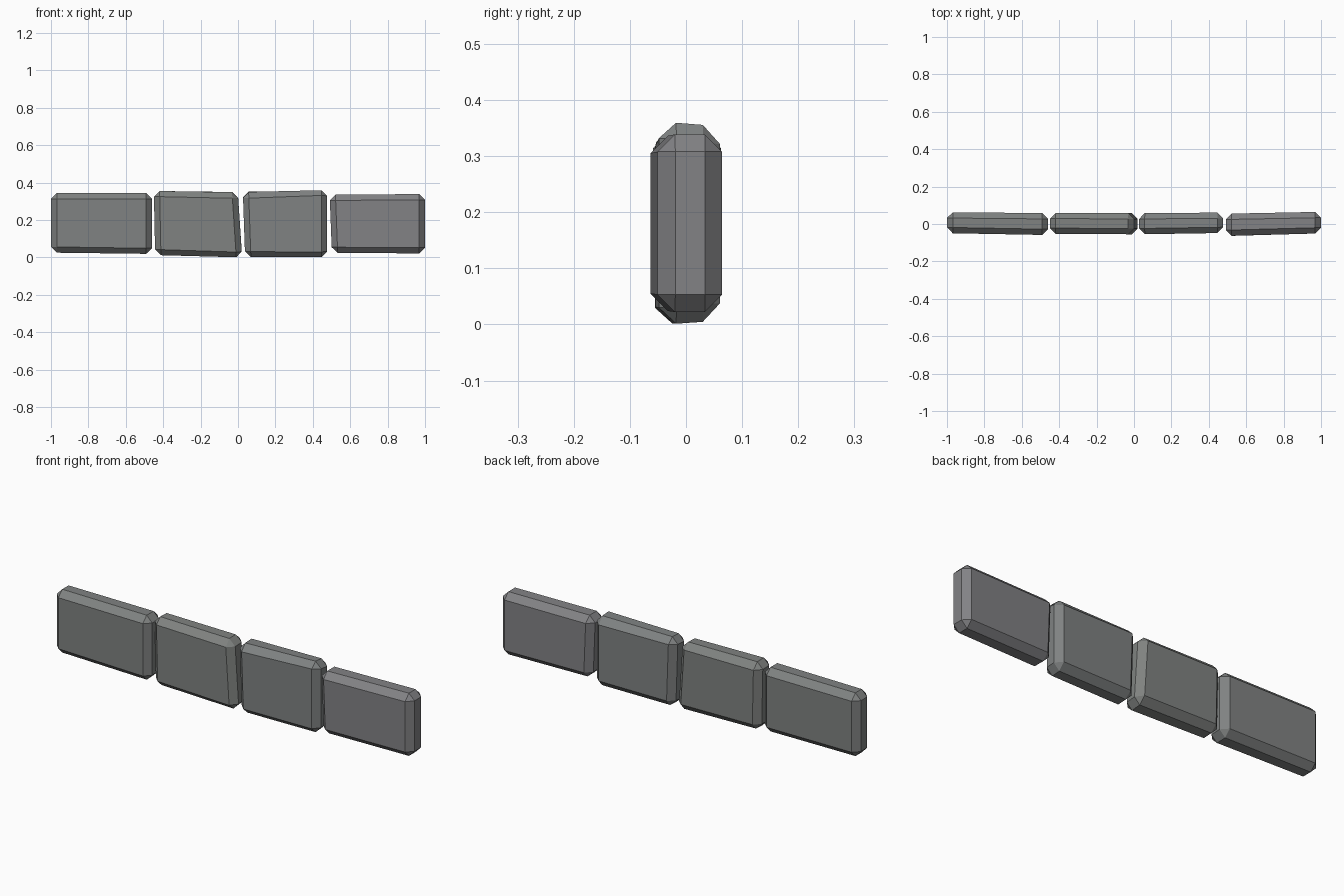
import bpy, bmesh

if "Cube" in bpy.data.objects:
    bpy.data.objects.remove(bpy.data.objects["Cube"])

BEVEL = 0.031


def stone(name, outline, front_y, back_y, back_dz, color):
    """Slightly skewed slab with every edge chamfered.
    outline: (x, z) bottom-left, bottom-right, top-right, top-left
    front_y / back_y: depth at left and right ends
    back_dz: height change of the back edge at each outline corner"""
    bm = bmesh.new()
    side = (0, 1, 1, 0)
    f = [bm.verts.new((x, front_y[s], z)) for (x, z), s in zip(outline, side)]
    b = [bm.verts.new((x, back_y[s], z + d))
         for (x, z), s, d in zip(outline, side, back_dz)]
    bm.faces.new(f)
    bm.faces.new(b[::-1])
    for i in range(4):
        j = (i + 1) % 4
        bm.faces.new((f[j], f[i], b[i], b[j]))
    bmesh.ops.bevel(bm, geom=bm.edges[:], offset=BEVEL, offset_type='OFFSET',
                    segments=1, profile=0.5, affect='EDGES')
    bmesh.ops.recalc_face_normals(bm, faces=bm.faces[:])
    me = bpy.data.meshes.new(name)
    bm.to_mesh(me)
    bm.free()
    mat = bpy.data.materials.new(name + "_grey")
    mat.diffuse_color = (*color, 1)
    mat.use_nodes = True
    mat.node_tree.nodes["Principled BSDF"].inputs["Base Color"].default_value = mat.diffuse_color
    me.materials.append(mat)
    ob = bpy.data.objects.new(name, me)
    bpy.context.collection.objects.link(ob)
    return ob


# Four dark grey stones in a row, left to right
stone("stone_left_end",
      [(-1.0, 0.026), (-0.46, 0.018), (-0.46, 0.345), (-1.0, 0.345)],
      (-0.049, -0.059), (0.063, 0.058), (0, 0.004, 0, 0),
      (0.215, 0.225, 0.222))
stone("stone_left_middle",
      [(-0.443, 0.012), (0.022, -0.003), (-0.001, 0.347), (-0.45, 0.357)],
      (-0.053, -0.055), (0.060, 0.058), (0.004, 0.012, 0.004, -0.004),
      (0.215, 0.225, 0.218))
stone("stone_right_middle",
      [(0.038, 0.0), (0.477, -0.001), (0.477, 0.364), (0.026, 0.347)],
      (-0.055, -0.048), (0.058, 0.061), (0.006, 0.008, -0.012, 0.008),
      (0.215, 0.225, 0.225))
stone("stone_right_end",
      [(0.502, 0.024), (1.0, 0.022), (1.0, 0.339), (0.490, 0.336)],
      (-0.064, -0.050), (0.055, 0.065), (0, 0, 0, 0),
      (0.225, 0.225, 0.235))
